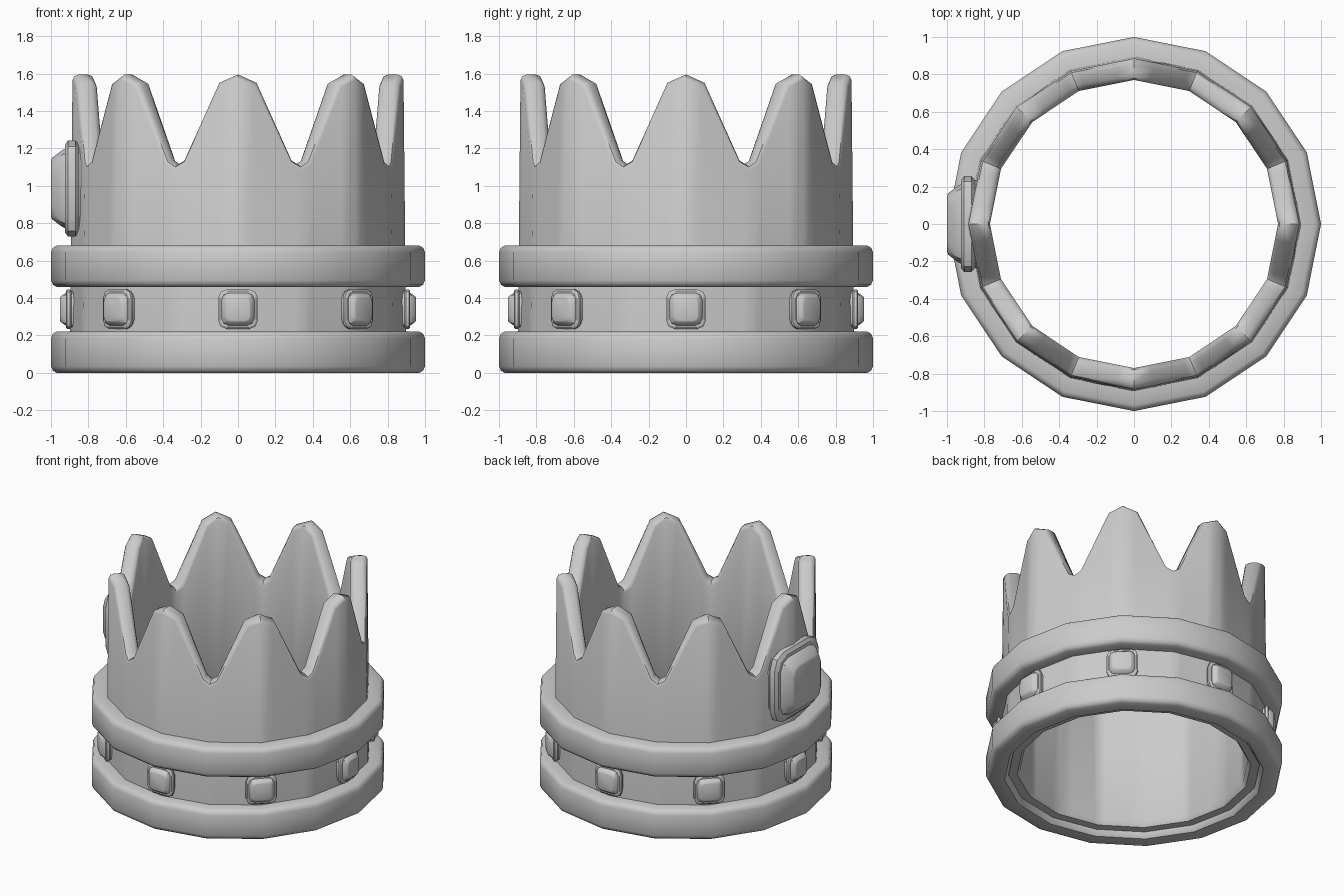
import bpy, math
from mathutils import Vector, Matrix

if "Cube" in bpy.data.objects:
    bpy.data.objects.remove(bpy.data.objects["Cube"])

SIDES = 16
STEP = 2 * math.pi / SIDES

metal = bpy.data.materials.new("grey_metal")
metal.use_nodes = True
GREY = (0.6, 0.6, 0.6, 1)
metal.diffuse_color = GREY
metal.node_tree.nodes["Principled BSDF"].inputs["Base Color"].default_value = GREY


def add_object(name, verts, faces, angle):
    mesh = bpy.data.meshes.new(name)
    mesh.from_pydata(verts, [], faces)
    mesh.materials.append(metal)
    obj = bpy.data.objects.new(name, mesh)
    bpy.context.collection.objects.link(obj)
    bpy.ops.object.select_all(action="DESELECT")
    obj.select_set(True)
    bpy.context.view_layer.objects.active = obj
    bpy.ops.object.mode_set(mode="EDIT")
    bpy.ops.mesh.select_all(action="SELECT")
    bpy.ops.mesh.normals_make_consistent(inside=False)
    bpy.ops.object.mode_set(mode="OBJECT")
    bpy.ops.object.shade_smooth_by_angle(angle=math.radians(angle))
    return obj


def grid_faces(columns, rows, close_rows):
    """Quads joining closed columns of points, optionally closed along the rows."""
    faces = []
    for c in range(columns):
        d = (c + 1) % columns
        for r in range(rows if close_rows else rows - 1):
            s = (r + 1) % rows
            faces.append((c * rows + r, d * rows + r, d * rows + s, c * rows + s))
    return faces


def on_polygon(angle, radius, z):
    """Point on the flat side of a sixteen-sided ring."""
    r = radius * math.cos(STEP / 2) / math.cos(angle % STEP - STEP / 2)
    return (r * math.cos(angle), r * math.sin(angle), z)


# Wall: spiked outline swept round the ring, with a rounded rim
spike = [(0, 1.595), (0.105, 1.55), (0.305, 1.135), (0.347, 1.11),
         (0.389, 1.135), (0.589, 1.55)]
PERIOD = 0.694
outline = [Vector((u + k * PERIOD, z)) for k in range(8) for u, z in spike]
count = len(outline)
LENGTH = PERIOD * 8


def inset(i, amount):
    """Move an outline point down along its mitred normal."""
    wrap = Vector((LENGTH, 0))
    here = outline[i]
    before = outline[i - 1] - (wrap if i == 0 else Vector((0, 0)))
    after = outline[(i + 1) % count] + (wrap if i == count - 1 else Vector((0, 0)))
    n1 = Vector(((here - before).y, -(here - before).x)).normalized()
    n2 = Vector(((after - here).y, -(after - here).x)).normalized()
    mid = (n1 + n2).normalized()
    return here + mid * amount / max(mid.dot(n1), 0.5)


section = [(0.885, 0.027), (0.875, 0.009), (0.853, 0), (0.802, 0),
           (0.78, 0.009), (0.77, 0.027)]
verts = []
for i in range(count):
    base = outline[i].x / LENGTH * 2 * math.pi
    verts += [on_polygon(base, 0.86, 0.04), on_polygon(base, 0.9, 0.08)]
    for radius, drop in section:
        p = inset(i, drop)
        verts.append(on_polygon(p.x / LENGTH * 2 * math.pi, radius, p.y))
    verts += [on_polygon(base, 0.77, 0.07), on_polygon(base, 0.79, 0.04)]
add_object("spiked_wall", verts, grid_faces(count, len(section) + 4, True), 40)

# Bands: two thick bevelled rings
for name, low, high in (("lower_band", 0, 0.22), ("upper_band", 0.46, 0.68)):
    profile = [(0.85, low + 0.03), (0.875, low), (0.97, low), (0.99, low + 0.012),
               (1, low + 0.035), (1, high - 0.035), (0.99, high - 0.012),
               (0.97, high), (0.875, high), (0.85, high - 0.03)]
    verts = [on_polygon(k * STEP, r, z) for k in range(SIDES) for r, z in profile]
    add_object(name, verts, grid_faces(SIDES, len(profile), True), 40)


# Gems: stacked rounded squares, a setting with a cut stone on it
def add_gem(name, angle, back, z, scale):
    corner = [(1, 0.58), (0.88, 0.88), (0.58, 1)]
    ring = []
    for q in range(4):
        turn = Matrix.Rotation(q * math.pi / 2, 2)
        ring += [turn @ Vector(p) for p in corner]
    layers = [(-0.05, 0.23), (0, 0.235), (0.02, 0.257), (0.058, 0.257),
              (0.075, 0.235), (0.075, 0.212), (0.09, 0.205), (0.143, 0.165),
              (0.15, 0.15)]
    spin = Matrix.Rotation(angle, 3, "Z")
    verts = [spin @ Vector((back + d * scale, p.x * h * scale, z + p.y * h * scale))
             for p in ring for d, h in layers]
    rows = len(layers)
    faces = grid_faces(len(ring), rows, False)
    faces += [[c * rows for c in range(len(ring))],
              [c * rows + rows - 1 for c in range(len(ring))]]
    add_object(name, verts, faces, 32)


for k in range(8):
    add_gem("small_gem_%d" % (k + 1), k * math.pi / 4, 0.89, 0.34, 0.41)
add_gem("large_gem", math.pi, 0.85, 0.985, 1)
